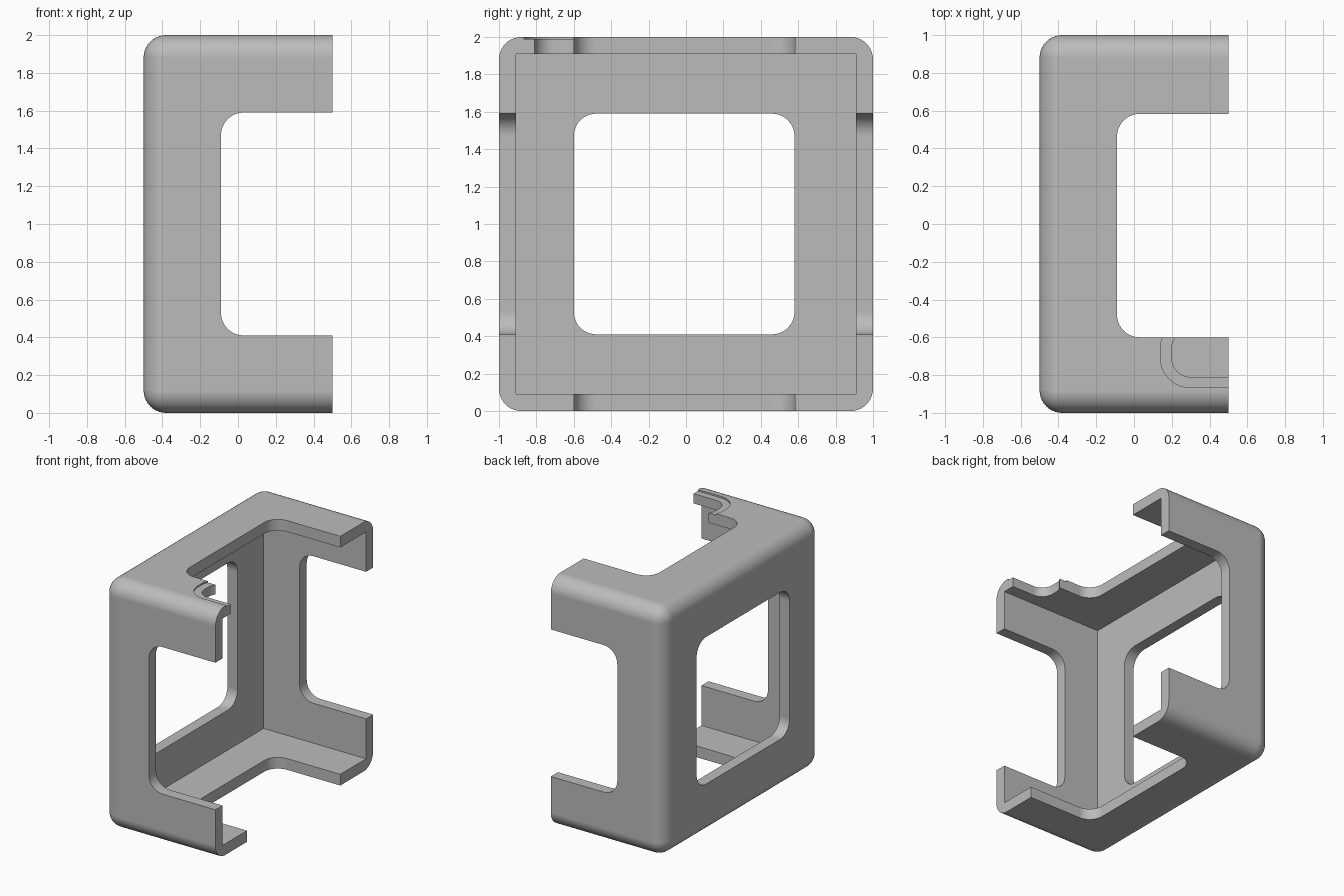
import bpy, bmesh

if "Cube" in bpy.data.objects:
    bpy.data.objects.remove(bpy.data.objects["Cube"])

grey = bpy.data.materials.new("plain grey")
grey.diffuse_color = (0.5, 0.5, 0.5, 1)
grey.use_nodes = True
grey.node_tree.nodes["Principled BSDF"].inputs["Base Color"].default_value = grey.diffuse_color


def rounded_block(name, lo, hi, radius=0, pick=None, segments=10):
    """Box between two corners, with the edges chosen by pick(edge) rounded."""
    bm = bmesh.new()
    bmesh.ops.create_cube(bm, size=1)
    for v in bm.verts:
        for i in range(3):
            v.co[i] = lo[i] if v.co[i] < 0 else hi[i]
    if pick:
        bmesh.ops.bevel(bm, geom=[e for e in bm.edges if pick(e)], offset=radius,
                        offset_type='OFFSET', segments=segments, profile=0.5,
                        affect='EDGES')
    mesh = bpy.data.meshes.new(name)
    bm.to_mesh(mesh)
    bm.free()
    mesh.materials.append(grey)
    obj = bpy.data.objects.new(name, mesh)
    bpy.context.collection.objects.link(obj)
    return obj


def along(axis):
    return lambda e: abs((e.verts[0].co - e.verts[1].co).normalized()[axis]) > 0.9


# Outer shell: every edge rounded except the ring around the open +x side
frame = rounded_block("half_case_frame", (-0.5, -1, 0), (0.5, 1, 2), 0.12,
                      lambda e: min(v.co.x for v in e.verts) < 0)

cutters = [
    # Square-edged hollow, open at +x
    rounded_block("cavity_cutter", (-0.41, -0.91, 0.09), (1.5, 0.91, 1.91)),
    # Window through the closed -x wall
    rounded_block("end_window_cutter", (-1, -0.6, 0.41), (0, 0.58, 1.59), 0.12, along(0)),
    # Open-ended windows through front and back, and through top and bottom
    rounded_block("side_window_cutter", (-0.09, -2, 0.41), (2, 2, 1.59), 0.12, along(1)),
    rounded_block("top_window_cutter", (-0.09, -0.6, -1), (2, 0.583, 3), 0.12, along(2)),
    # Notch in the top rail and the shallow step around it
    rounded_block("notch_cutter", (0.2, -0.81, 1.6), (1.5, -0.56, 2.5), 0.1, along(2)),
    rounded_block("notch_step_cutter", (0.14, -0.865, 1.988), (1.5, -0.505, 2.5), 0.155, along(2)),
]
for c in cutters:
    c.hide_render = True
    m = frame.modifiers.new(c.name, 'BOOLEAN')
    m.operation = 'DIFFERENCE'
    m.solver = 'EXACT'
    m.object = c

# Bake the cuts and drop the cutters
deps = bpy.context.evaluated_depsgraph_get()
baked = bpy.data.meshes.new_from_object(frame.evaluated_get(deps))
frame.modifiers.clear()
frame.data = baked
for c in cutters:
    bpy.data.objects.remove(c)

# Smooth fillets, crisp edges, flat walls
bpy.context.view_layer.objects.active = frame
frame.select_set(True)
bpy.ops.object.shade_smooth_by_angle(angle=0.52)
wn = frame.modifiers.new("flat walls", 'WEIGHTED_NORMAL')
wn.keep_sharp = True
wn.weight = 100
